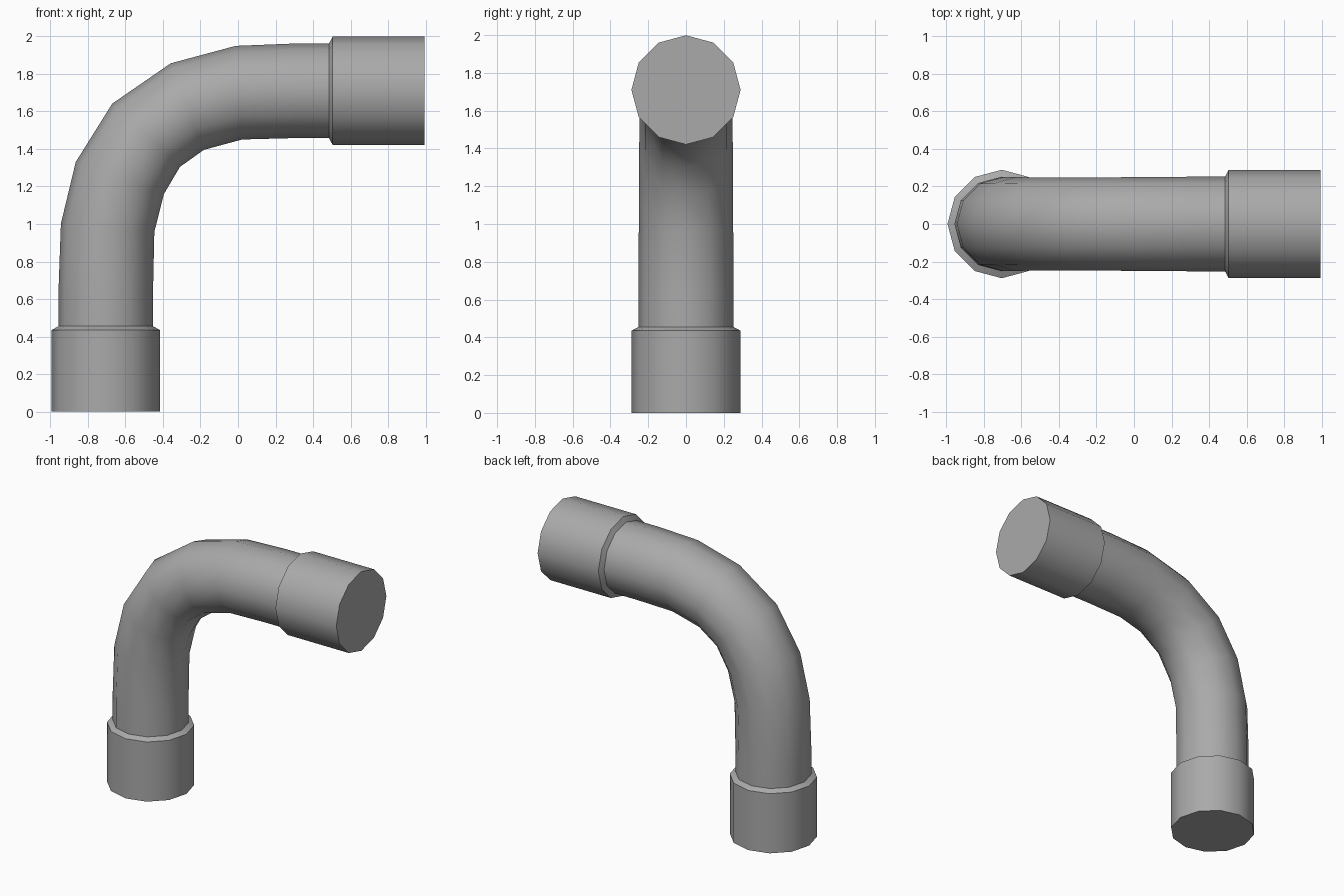
import bpy, bmesh, math
from mathutils import Vector

cube = bpy.data.objects.get("Cube")
if cube:
    bpy.data.objects.remove(cube, do_unlink=True)

SIDES = 12
LEG_X, ARM_Z = -0.705, 1.71     # centre lines of the two straight runs
PIPE_R, COLLAR_R = 0.252, 0.289

grey = bpy.data.materials.new("pipe grey")
grey.use_nodes = True
colour = (0.4, 0.4, 0.4, 1)
grey.diffuse_color = colour
grey.node_tree.nodes["Principled BSDF"].inputs["Base Color"].default_value = colour

# Sections along the pipe: centre x, centre z, tilt in degrees, radius
sections = [
    # lower collar and its shoulder
    (LEG_X, 0, 0, COLLAR_R), (LEG_X, 0.435, 0, COLLAR_R), (LEG_X, 0.455, 0, PIPE_R),
    # bend
    (LEG_X, 0.64, 0, PIPE_R), (-0.695, 0.98, 5, 0.25), (-0.63, 1.245, 20, 0.25),
    (-0.49, 1.473, 43, 0.247), (-0.27, 1.626, 69, 0.247), (0.005, 1.7, 86, 0.25),
    (0.3, ARM_Z, 90, PIPE_R),
    # upper shoulder and collar
    (0.485, ARM_Z, 90, PIPE_R), (0.505, ARM_Z, 90, COLLAR_R), (0.995, ARM_Z, 90, COLLAR_R),
]

bm = bmesh.new()
rings = []
for x, z, tilt, radius in sections:
    a = math.radians(tilt)
    outward = Vector((-math.cos(a), 0, math.sin(a)))
    ring = []
    for i in range(SIDES):
        t = math.tau * i / SIDES
        offset = outward * math.cos(t) + Vector((0, math.sin(t), 0))
        ring.append(bm.verts.new(Vector((x, 0, z)) + offset * radius))
    rings.append(ring)

# Skin between neighbouring sections, then close both ends
for low, high in zip(rings, rings[1:]):
    for i in range(SIDES):
        j = (i + 1) % SIDES
        bm.faces.new((low[i], low[j], high[j], high[i]))
bm.faces.new(rings[0])
bm.faces.new(rings[-1])
bmesh.ops.recalc_face_normals(bm, faces=bm.faces)

mesh = bpy.data.meshes.new("elbow_pipe")
bm.to_mesh(mesh)
bm.free()
mesh.materials.append(grey)
pipe = bpy.data.objects.new("elbow_pipe", mesh)
bpy.context.collection.objects.link(pipe)

# Smooth walls, sharp collar rims and caps
bpy.ops.object.select_all(action='DESELECT')
pipe.select_set(True)
bpy.context.view_layer.objects.active = pipe
bpy.ops.object.shade_smooth_by_angle(angle=math.radians(40))
